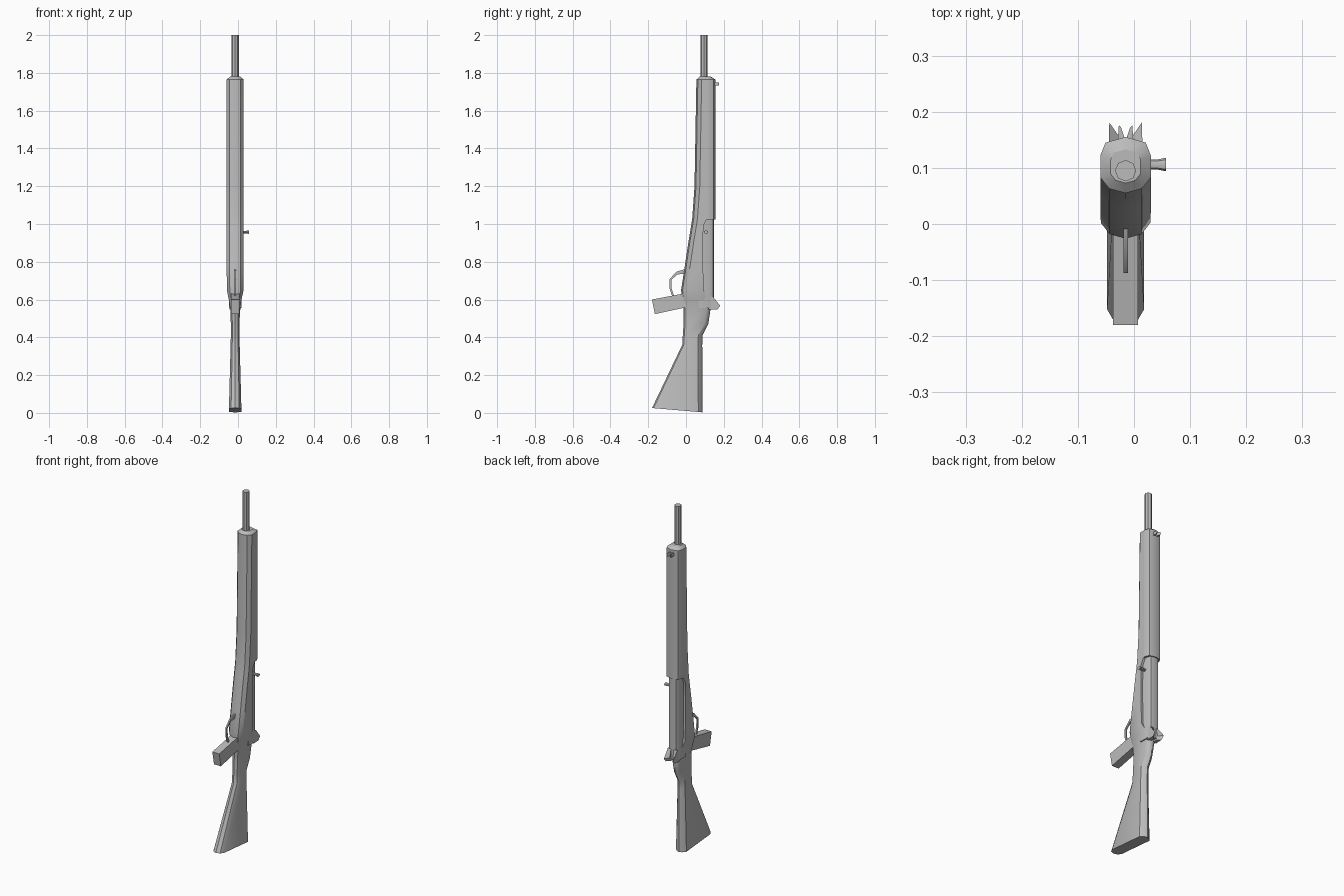
import bpy, bmesh, math

cube = bpy.data.objects.get("Cube")
if cube:
    bpy.data.objects.remove(cube, do_unlink=True)

CX = -0.015  # centre line of the long body

grey = bpy.data.materials.new("plain grey")
grey.use_nodes = True
grey.diffuse_color = (0.5, 0.5, 0.5, 1)
bsdf = grey.node_tree.nodes["Principled BSDF"]
bsdf.inputs["Base Color"].default_value = (0.5, 0.5, 0.5, 1)
bsdf.inputs["Roughness"].default_value = 0.7


def finish(name, bm, angle=35):
    bmesh.ops.recalc_face_normals(bm, faces=bm.faces)
    mesh = bpy.data.meshes.new(name)
    bm.to_mesh(mesh)
    bm.free()
    mesh.materials.append(grey)
    obj = bpy.data.objects.new(name, mesh)
    bpy.context.collection.objects.link(obj)
    bpy.ops.object.select_all(action='DESELECT')
    obj.select_set(True)
    bpy.context.view_layer.objects.active = obj
    bpy.ops.object.shade_smooth_by_angle(angle=math.radians(angle))
    return obj


def loft(name, rings):
    """Skin a list of equally long point rings and cap both ends."""
    bm = bmesh.new()
    loops = [[bm.verts.new(p) for p in ring] for ring in rings]
    n = len(loops[0])
    for a, b in zip(loops, loops[1:]):
        for i in range(n):
            j = (i + 1) % n
            bm.faces.new((a[i], a[j], b[j], b[i]))
    bm.faces.new(loops[0])
    bm.faces.new(loops[-1])
    return finish(name, bm)


def mirrored(half, z_of):
    """Full ring from a half section running front centre to back centre."""
    pts = half + [(-u, y) for u, y in reversed(half[1:-1])]
    return [(CX + u, y, z_of(y)) for u, y in pts]


def prism(name, profile, half_width, x=CX):
    """Side profile in (y, z) widened along x."""
    return loft(name, [[(x + s * half_width, y, z) for y, z in profile]
                       for s in (-1, 1)])


def stock_ring(z, front, back, hw, roundness, tilt=0.0):
    half = [(0, front), (0.65 * hw, front + 0.008), (hw, front + 0.028),
            (hw, back - 0.022), (hw * (1 - 0.5 * roundness), back - 0.006 * roundness),
            (0, back)]
    return mirrored(half, lambda y: z + tilt * (back - y))


# Stock: butt, wrist and fore-end in one skin
loft("stock", [stock_ring(*r) for r in (
    (0.003, -0.18, 0.087, 0.033, 1, 0.085),
    (0.36, -0.02, 0.086, 0.024, 1),
    (0.41, -0.017, 0.087, 0.023, 1),
    (0.47, -0.013, 0.118, 0.023, 1),
    (0.55, -0.012, 0.13, 0.026, 0.8),
    (0.60, -0.02, 0.115, 0.034, 0.4),
    (0.65, -0.026, 0.094, 0.044, 0),
    (0.78, -0.006, 0.09, 0.045, 0),
    (0.90, 0.012, 0.09, 0.045, 0),
    (0.99, 0.027, 0.092, 0.045, 0),
    (1.03, 0.033, 0.112, 0.045, 0),
    (1.20, 0.045, 0.114, 0.045, 0),
    (1.765, 0.055, 0.116, 0.045, 0))])

# Upper handguard
guard = [(0, 0.108), (0.045, 0.108), (0.045, 0.122), (0.036, 0.145), (0, 0.155)]
loft("handguard", [mirrored(guard, lambda y, z=z: z) for z in (1.025, 1.765)])

# Front cap, narrowing to the barrel
cap = [(0, 0.055), (0.029, 0.063), (0.045, 0.083), (0.045, 0.122),
       (0.036, 0.145), (0, 0.155)]
loft("front_cap", [
    mirrored([(u * s, 0.1 + (y - 0.1) * s) for u, y in cap], lambda y, z=z: z)
    for z, s in ((1.755, 0.99), (1.765, 1.0), (1.78, 0.6))])

# Barrel
octagon = [(math.cos(i * math.tau / 8), math.sin(i * math.tau / 8)) for i in range(8)]
loft("barrel", [[(CX + 0.019 * c, 0.095 + 0.019 * s, z) for c, s in octagon]
                for z in (1.7, 2.0)])

# Receiver behind the stock
receiver = [(0, 0.07), (0.033, 0.07), (0.033, 0.125), (0.023, 0.143), (0, 0.148)]
loft("receiver", [mirrored(receiver, lambda y, z=z: z) for z in (0.555, 1.03)])

# Rear sight ears, flaring outwards
for side, name in ((-1, "rear_sight_right"), (1, "rear_sight_left")):
    base = [(0.004, 0.12), (0.03, 0.12), (0.03, 0.143), (0.008, 0.146)]
    flare = [(0.004, 0.12), (0.03, 0.12), (0.029, 0.181), (0.011, 0.155)]
    low = [(0.004, 0.12), (0.03, 0.12), (0.028, 0.166), (0.011, 0.15)]
    loft(name, [[(CX + side * u, y, z) for u, y in ring]
                for z, ring in ((0.615, base), (0.567, flare), (0.547, low))])

# Front sight: two small prongs
for side, name in ((-1, "front_sight_right"), (1, "front_sight_left")):
    prong = [(0.0, 0.148), (0.014, 0.148), (0.012, 0.176), (0.008, 0.172)]
    loft(name, [[(CX + side * u, y, z) for u, y in prong] for z in (1.732, 1.75)])

# Slanted magazine
prism("magazine", [(-0.18, 0.60), (-0.165, 0.523), (0.03, 0.565), (0.03, 0.64)], 0.022)

# Trigger guard strip
outer = [(0.01, 0.765), (-0.05, 0.748), (-0.087, 0.708), (-0.087, 0.66), (-0.072, 0.615)]
inner = [(-0.062, 0.615), (-0.077, 0.662), (-0.078, 0.704), (-0.045, 0.733), (0.01, 0.738)]
prism("trigger_guard", outer + inner, 0.004)

# Bolt handle on the left side
loft("bolt_handle", [[(x, 0.106 + r * c, 0.957 + 0.75 * r * s) for c, s in octagon]
                     for x, r in ((0.005, 0.009), (0.042, 0.009), (0.057, 0.012))])
